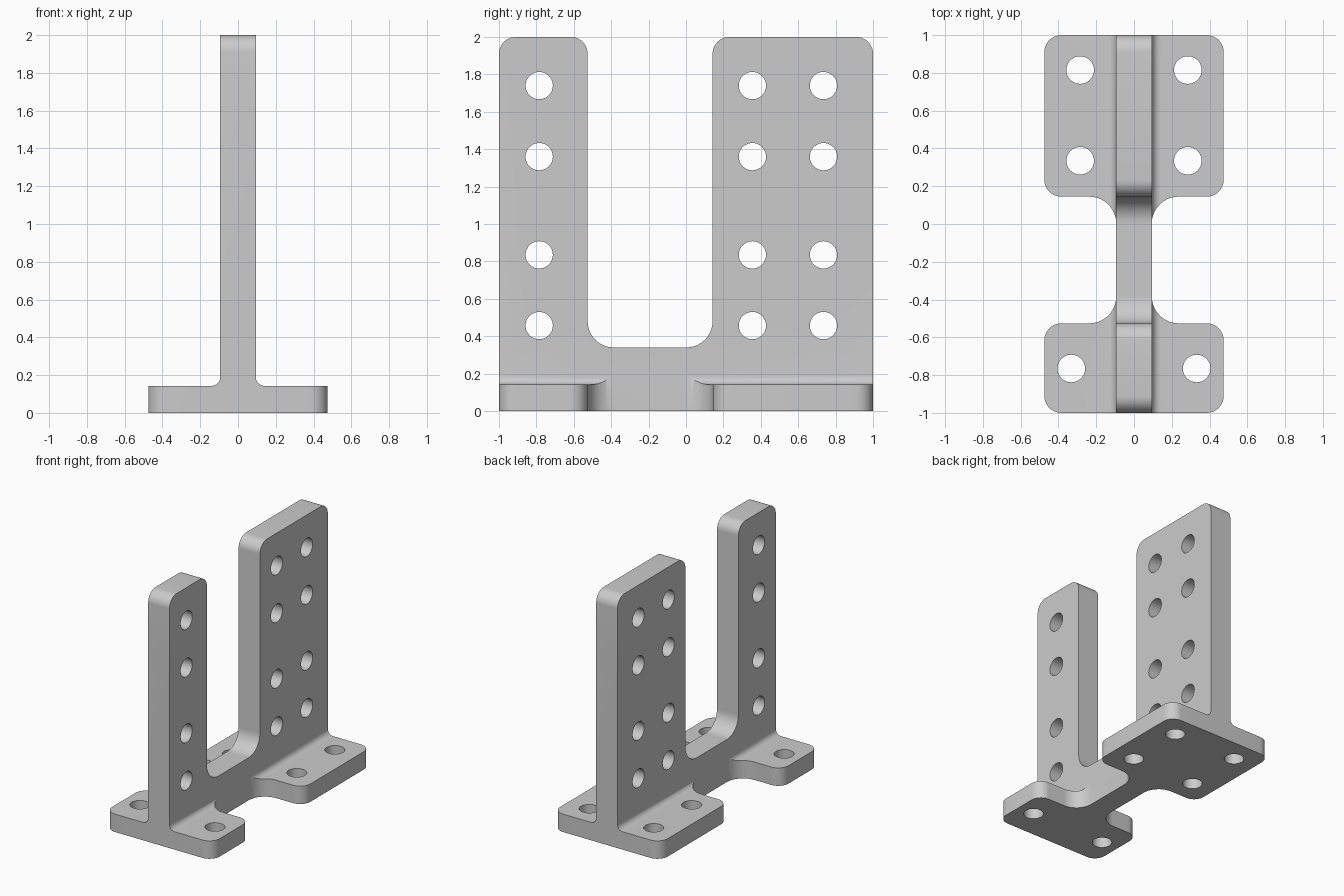
import bpy
import bmesh
import math
from mathutils import Vector

cube = bpy.data.objects.get("Cube")
if cube:
    bpy.data.objects.remove(cube, do_unlink=True)

# Main dimensions
HALF_WEB, HALF_BASE, BASE_TOP = 0.094, 0.475, 0.143
CORNER, FILLET, NECK_R, SLOT_R = 0.09, 0.047, 0.143, 0.14
SLOT_FRONT, SLOT_BACK, SLOT_FLOOR = -0.526, 0.142, 0.34
HOLE_R = 0.073

grey = bpy.data.materials.new("plain grey")
grey.use_nodes = True
grey.diffuse_color = (0.6, 0.6, 0.6, 1)
grey.node_tree.nodes["Principled BSDF"].inputs["Base Color"].default_value = (0.6, 0.6, 0.6, 1)


def rounded(points, steps=10):
    """Outline of (a, b, radius) corners, each radius turned into an arc."""
    out = []
    for i, (a, b, r) in enumerate(points):
        p = Vector((a, b))
        if r == 0:
            out.append(p)
            continue
        u = (Vector(points[i - 1][:2]) - p).normalized()
        v = (Vector(points[(i + 1) % len(points)][:2]) - p).normalized()
        half = u.angle(v) / 2
        centre = p + (u + v).normalized() * r / math.sin(half)
        start = p + u * r / math.tan(half) - centre
        end = p + v * r / math.tan(half) - centre
        sweep = start.angle(end)
        for k in range(steps + 1):
            t = k / steps
            arc = start * math.sin((1 - t) * sweep) + end * math.sin(t * sweep)
            out.append(centre + arc / math.sin(sweep))
    return out


def prism(name, outline, axis, low, high):
    """Extrude an outline along x, y or z."""
    def place(p, d):
        return {"x": (d, p[0], p[1]), "y": (p[0], d, p[1]), "z": (p[0], p[1], d)}[axis]
    bm = bmesh.new()
    face = bm.faces.new([bm.verts.new(place(p, low)) for p in outline])
    moved = bmesh.ops.extrude_face_region(bm, geom=[face])["geom"]
    shift = Vector(place((0, 0), high - low))
    bmesh.ops.translate(bm, vec=shift, verts=[g for g in moved if isinstance(g, bmesh.types.BMVert)])
    bmesh.ops.recalc_face_normals(bm, faces=bm.faces)
    mesh = bpy.data.meshes.new(name)
    bm.to_mesh(mesh)
    bm.free()
    mesh.materials.append(grey)
    obj = bpy.data.objects.new(name, mesh)
    bpy.context.collection.objects.link(obj)
    return obj


def circle(a, b, sides=40):
    return [(a + HOLE_R * math.cos(math.tau * i / sides),
             b + HOLE_R * math.sin(math.tau * i / sides)) for i in range(sides)]


def mirrored(half):
    return half + [(-x, b, r) for x, b, r in reversed(half)]


# Upside-down T cross-section, running front to back
tee = mirrored([(0.6, 0, 0), (0.6, BASE_TOP, 0), (HALF_WEB, BASE_TOP, FILLET), (HALF_WEB, 2.1, 0)])
bracket = prism("bracket", rounded(tee), "y", -1.1, 1.1)

# Side outline: two uprights with a rounded slot between them
uprights = prism("uprights_outline", rounded([
    (-1, -0.1, 0), (1, -0.1, 0), (1, 2, CORNER), (SLOT_BACK, 2, CORNER),
    (SLOT_BACK, SLOT_FLOOR, SLOT_R), (SLOT_FRONT, SLOT_FLOOR, SLOT_R),
    (SLOT_FRONT, 2, CORNER), (-1, 2, CORNER)]), "x", -0.7, 0.7)

# Plan outline: two feet joined by a narrow neck
feet = prism("feet_outline", rounded(mirrored([
    (HALF_BASE, -1, CORNER), (HALF_BASE, SLOT_FRONT, CORNER), (HALF_WEB, SLOT_FRONT, NECK_R),
    (HALF_WEB, SLOT_BACK + 0.003, NECK_R), (HALF_BASE, SLOT_BACK + 0.003, CORNER),
    (HALF_BASE, 1, CORNER)])), "z", -0.3, 2.3)

cutters = [(uprights, "INTERSECT"), (feet, "INTERSECT")]

# Bolt holes through the uprights
for y in (-0.785, 0.355, 0.735):
    for z in (0.457, 0.835, 1.36, 1.74):
        cutters.append((prism("upright_hole", circle(y, z), "x", -0.3, 0.3), "DIFFERENCE"))

# Bolt holes through the feet
for x, y in ((0.285, 0.335), (0.285, 0.815), (0.332, -0.765)):
    for side in (-1, 1):
        cutters.append((prism("foot_hole", circle(side * x, y), "z", -0.1, 0.3), "DIFFERENCE"))

for cutter, operation in cutters:
    cutter.hide_render = True
    mod = bracket.modifiers.new(cutter.name, "BOOLEAN")
    mod.object, mod.operation, mod.solver = cutter, operation, "EXACT"

# Bake the cuts and drop the cutters
bpy.context.view_layer.update()
evaluated = bracket.evaluated_get(bpy.context.evaluated_depsgraph_get())
finished = bpy.data.meshes.new_from_object(evaluated)
bracket.modifiers.clear()
bracket.data = finished
for cutter, _ in cutters:
    bpy.data.objects.remove(cutter, do_unlink=True)

bpy.ops.object.select_all(action="DESELECT")
bracket.select_set(True)
bpy.context.view_layer.objects.active = bracket
bpy.ops.object.shade_smooth_by_angle(angle=math.radians(30))
